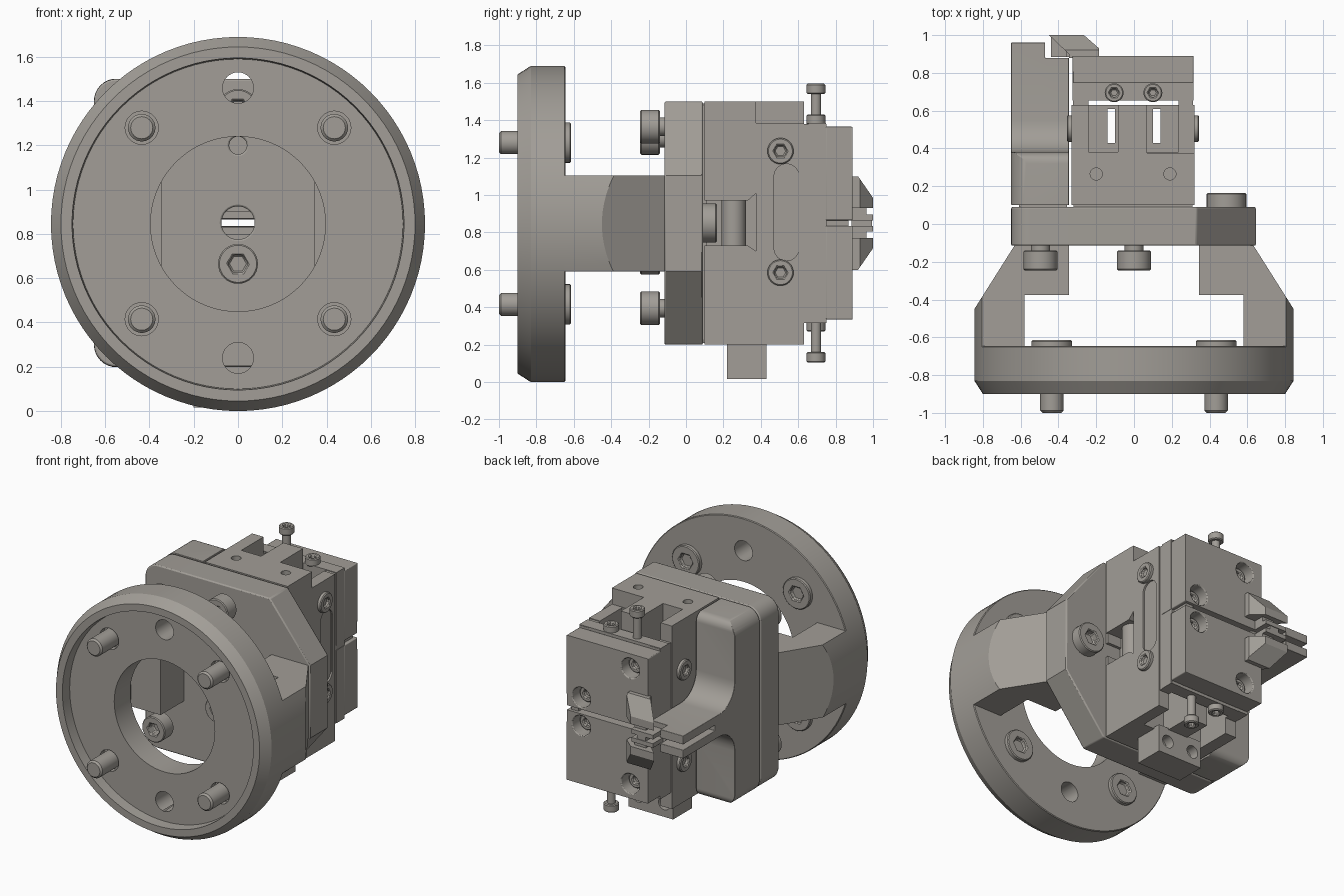
import bpy, bmesh, math
from mathutils import Vector

if "Cube" in bpy.data.objects:
    bpy.data.objects.remove(bpy.data.objects["Cube"])

mat = bpy.data.materials.new("warm grey metal")
mat.diffuse_color = (0.36, 0.34, 0.31, 1)
mat.use_nodes = True
mat.node_tree.nodes["Principled BSDF"].inputs["Base Color"].default_value = mat.diffuse_color
CZ = 0.85  # height of the ring axis


def finish(bm, name):
    bmesh.ops.recalc_face_normals(bm, faces=bm.faces)
    if bm.calc_volume(signed=True) < 0:
        bmesh.ops.reverse_faces(bm, faces=bm.faces)
    me = bpy.data.meshes.new(name)
    bm.to_mesh(me)
    bm.free()
    me.materials.append(mat)
    ob = bpy.data.objects.new(name, me)
    bpy.context.collection.objects.link(ob)
    return ob


def box(name, x0, x1, y0, y1, z0, z1):
    return prism(name, [(x0, y0), (x1, y0), (x1, y1), (x0, y1)], "z", z0, z1)


def prism(name, pts, axis, a, b):
    """Extrude a 2D outline along an axis: z uses (x, y), x uses (y, z), y uses (x, z)."""
    put = {"z": lambda u, v, w: (u, v, w), "x": lambda u, v, w: (w, u, v),
           "y": lambda u, v, w: (u, w, v)}[axis]
    bm = bmesh.new()
    lo = [bm.verts.new(put(u, v, a)) for u, v in pts]
    hi = [bm.verts.new(put(u, v, b)) for u, v in pts]
    bm.faces.new(lo)
    bm.faces.new(hi[::-1])
    n = len(pts)
    for i in range(n):
        j = (i + 1) % n
        bm.faces.new((lo[i], hi[i], hi[j], lo[j]))
    return finish(bm, name)


def cyl(name, p0, p1, r, seg=32):
    """Axis-aligned cylinder between two points."""
    k = max(range(3), key=lambda i: abs(p1[i] - p0[i]))
    u, v = [p0[i] for i in range(3) if i != k]
    pts = [(u + r * math.cos(2 * math.pi * i / seg), v + r * math.sin(2 * math.pi * i / seg)) for i in range(seg)]
    return prism(name, pts, "xyz"[k], *sorted((p0[k], p1[k])))


def lathe(name, prof, seg=96):
    """Closed (radius, y) outline turned about the ring axis."""
    bm = bmesh.new()
    rings = []
    for i in range(seg):
        t = 2 * math.pi * i / seg
        rings.append([bm.verts.new((r * math.cos(t), y, 0.845 + r * math.sin(t))) for r, y in prof])
    n = len(prof)
    for i in range(seg):
        a, b = rings[i], rings[(i + 1) % seg]
        for k in range(n):
            m = (k + 1) % n
            bm.faces.new((a[k], a[m], b[m], b[k]))
    return finish(bm, name)


def boolean(ob, cutters, op="DIFFERENCE"):
    for c in cutters:
        md = ob.modifiers.new("cut", "BOOLEAN")
        md.object, md.operation, md.solver = c, op, "EXACT"
    bpy.context.view_layer.update()
    me = bpy.data.meshes.new_from_object(ob.evaluated_get(bpy.context.evaluated_depsgraph_get()))
    ob.modifiers.clear()
    ob.data = me
    for c in cutters:
        bpy.data.objects.remove(c)
    return ob


def bevel(ob, w, seg=2):
    md = ob.modifiers.new("bevel", "BEVEL")
    md.width, md.segments, md.limit_method, md.angle_limit = w, seg, "ANGLE", math.radians(40)


def screw(name, base, d, r, h):
    """Socket head with a hexagonal recess."""
    base, d = Vector(base), Vector(d)
    head = cyl(name, base, base + d * h, r)
    boolean(head, [cyl("c", base + d * h * 0.4, base + d * (h + 0.05), r * 0.5, 6)])
    bevel(head, 0.006, 1)
    return head


def arc(cx, cy, r, a0, a1, n=8):
    return [(cx + r * math.cos(math.radians(a0 + (a1 - a0) * i / n)),
             cy + r * math.sin(math.radians(a0 + (a1 - a0) * i / n))) for i in range(n + 1)]


# mounting ring with recessed front face
ring = lathe("mounting_ring", [(0.395, -0.825), (0.745, -0.825), (0.75, -0.9), (0.80, -0.9), (0.845, -0.83),
                               (0.845, -0.65), (0.84, -0.645), (0.395, -0.645)])
cuts = [cyl("c", (0, -1, z), (0, -0.5, z), 0.07) for z in (0.24, 1.46)]
bolts = [(x, z) for x in (-0.435, 0.435) for z in (0.415, 1.28)]
boolean(ring, cuts + [cyl("c", (x, -1, z), (x, -0.78, z), 0.075) for x, z in bolts])
for x, z in bolts:
    bevel(cyl("ring_bolt", (x, -1, z), (x, -0.76, z), 0.062), 0.012, 1)
    screw("ring_bolt_head", (x, -0.66, z), (0, 1, 0), 0.108, 0.045)

# support arms trimmed to the ring radius
for s in (-1, 1):
    pts = [(0.58, -0.65), (0.9, -0.65), (0.9, -0.54), (0.845, -0.45), (0.63, -0.11), (0.345, -0.11),
           (0.345, -0.375), (0.58, -0.375)]
    arm = prism("support_arm", [(s * x, y) for x, y in pts], "z", 0.59, 1.105)
    boolean(arm, [cyl("c", (0, -0.8, 0.845), (0, 0, 0.845), 0.845, 96)], "INTERSECT")

# base plate: round corners on the left, cut corners on the right
plate = prism("base_plate", arc(-0.55, 0.3, 0.1, 180, 270) + [(0.33, 0.2), (0.645, 0.59), (0.645, 1.105),
              (0.33, 1.5)] + arc(-0.55, 1.4, 0.1, 90, 180), "y", -0.115, 0.09)
boolean(plate, [cyl("c", (0, -0.3, z), (0, 0.3, z), r) for z, r in ((CZ, 0.075), (1.2, 0.04))])
bevel(plate, 0.008)
for x, z in ((-0.495, 1.305), (-0.495, 0.395), (0, 1.365), (0, 0.665)):
    screw("plate_screw", (x, -0.14, z), (0, -1, 0), 0.09, 0.105)
    cyl("plate_screw_neck", (x, -0.15, z), (x, -0.1, z), 0.05)
screw("side_screw", (0.49, 0.085, CZ), (0, 1, 0), 0.105, 0.08)

# gripper body with guide channels, side recesses and through slots
body = box("gripper_body", -0.33, 0.32, 0.1, 0.63, 0.2, 1.5)
cuts = [box("c", 0.07, 0.4, 0.375, 0.7, 1.385, 1.6),
        box("c", -0.24, -0.085, 0.38, 0.7, 1.15, 1.6), box("c", 0.07, 0.235, 0.38, 0.7, 1.15, 1.45),
        box("c", -0.24, -0.085, 0.38, 0.7, 0.1, 0.55), box("c", 0.07, 0.235, 0.38, 0.7, 0.1, 0.55),
        box("c", -0.14, -0.1, 0.43, 0.61, 0, 1.6), box("c", 0.1, 0.14, 0.43, 0.61, 0, 1.6),
        box("c", -0.075, 0.075, 0, 0.8, 0.83, 0.87),
        prism("c", arc(0.537, 1.1, 0.067, 0, 180) + arc(0.537, 0.715, 0.067, 180, 360), "x", 0.308, 0.4),
        prism("c", [(0.05, 0.73), (0.33, 0.73), (0.375, 0.70), (0.375, 1.01), (0.33, 0.97), (0.05, 0.97)],
              "x", 0.2, 0.4)]
cuts += [cyl("c", (x, 0.265, 1.46), (x, 0.265, 1.6), 0.032) for x in (-0.2, 0.19)]
boolean(body, cuts)
for x0, x1 in ((-0.322, -0.24), (0.235, 0.312)):
    box("body_cheek", x0, x1, 0.6, 0.75, 0.315, 1.38)
    box("jaw_guide", x0, x1 - 0.02, 0.74, 0.87, 0.82, 0.88)
cyl("side_post", (0.23, 0.255, 0.72), (0.23, 0.255, 0.98), 0.065)
box("body_spacer", -0.32, 0.31, 0.08, 0.11, 0.21, 0.8)
box("body_spacer", -0.32, 0.31, 0.08, 0.11, 0.9, 1.49)
for x, d, dz in ((0.31, 1, 0), (-0.32, -1, -0.09)):
    for z in (0.585, 1.235):
        screw("body_screw", (x, 0.505, z + dz), (d, 0, 0), 0.07, 0.035)

# connector block below the body
lug = box("connector_block", -0.2, 0.15, 0.22, 0.43, 0.015, 0.21)
boolean(lug, [cyl("c", (x, 0.36, 0.11), (x, 0.5, 0.11), 0.045) for x in (-0.13, 0.075)])

# moving carriers, jaws, adjusting screws and pointed tips, mirrored about mid height
for s in (1, -1):
    def zz(z):
        return CZ + s * (z - CZ)

    def mbox(name, x0, x1, y0, y1, z0, z1):
        return box(name, x0, x1, y0, y1, *sorted((zz(z0), zz(z1))))

    mbox("jaw_carrier", -0.325, 0.315, 0.655, 0.748, 0.867, 1.385)
    jaw = mbox("jaw", -0.325, 0.315, 0.745, 0.89, 0.865, 1.365)
    holes = [(-0.185, 1.26), (0.2, 0.95)]
    boolean(jaw, [cyl("c", (x, 0.80, zz(z)), (x, 1, zz(z)), 0.07) for x, z in holes])
    bevel(jaw, 0.006)
    for x, z in holes:
        screw("jaw_screw", (x, 0.79, zz(z)), (0, 1, 0), 0.055, 0.04)
    # one raised and one seated adjusting screw
    tall, low = (-0.105, 0.1) if s > 0 else (0.1, -0.105)
    up = (0, 0, s)
    cyl("adjusting_shaft", (tall, 0.695, zz(1.3)), (tall, 0.695, zz(1.55)), 0.028)
    screw("adjusting_head", (tall, 0.695, zz(1.54)), up, 0.05, 0.055)
    screw("seated_head", (low, 0.695, zz(1.375)), up, 0.05, 0.055)
    # pointed tip
    tip = prism("jaw_tip", [(-0.345, 0.88), (-0.185, 0.88), (-0.185, 0.93), (-0.265, 1.0), (-0.45, 1.0),
                            (-0.345, 0.9)], "z", 0.4, 1.3)
    boolean(tip, [prism("c", [(y, zz(z)) for y, z in ((0.87, 0.93), (0.87, 1.1), (0.92, 1.1), (1.01, 0.97),
                  (1.01, 0.93))], "x", -0.6, 0)], "INTERSECT")
    # thin clamp prong beside the finger
    mbox("clamp_prong", -0.44, -0.27, 0.885, 1.0, 0.865, 0.895)
    mbox("clamp_root", -0.36, -0.27, 0.885, 0.965, 0.89, 0.935)
box("clamp_core", -0.38, -0.31, 0.885, 0.995, 0.82, 0.88)

# side bracket with a filleted, forked finger
R = 0.17
upper = [(0.96, 0.93)] + arc(0.38 + R, 0.93 + R, R, 270, 180) + arc(0.32, 1.44, 0.06, 0, 90) + [(0.1, 1.5)]
lower = [(y, 2 * CZ - z) for y, z in reversed(upper)]
bracket = prism("side_bracket", upper + lower, "x", -0.65, -0.345)
boolean(bracket, [box("c", -0.8, -0.2, 0.6, 1.1, 0.83, 0.87), box("c", -0.47, -0.2, 0.88, 1.1, 0.6, 1.1)])
outline = arc(-0.549, 0.3, 0.102, 180, 270) + [(-0.2, 0.198), (-0.2, 1.502)] + arc(-0.549, 1.4, 0.102, 90, 180)
boolean(bracket, [prism("c", outline, "y", 0, 1.2)], "INTERSECT")
bevel(bracket, 0.006)
box("bracket_spacer", -0.61, -0.355, 0.08, 0.11, 0.25, 1.45)

# smooth the round surfaces, keep edges sharp
bpy.ops.object.select_all(action="DESELECT")
for ob in bpy.context.scene.objects:
    ob.select_set(True)
    bpy.context.view_layer.objects.active = ob
bpy.ops.object.shade_smooth_by_angle(angle=math.radians(30))
